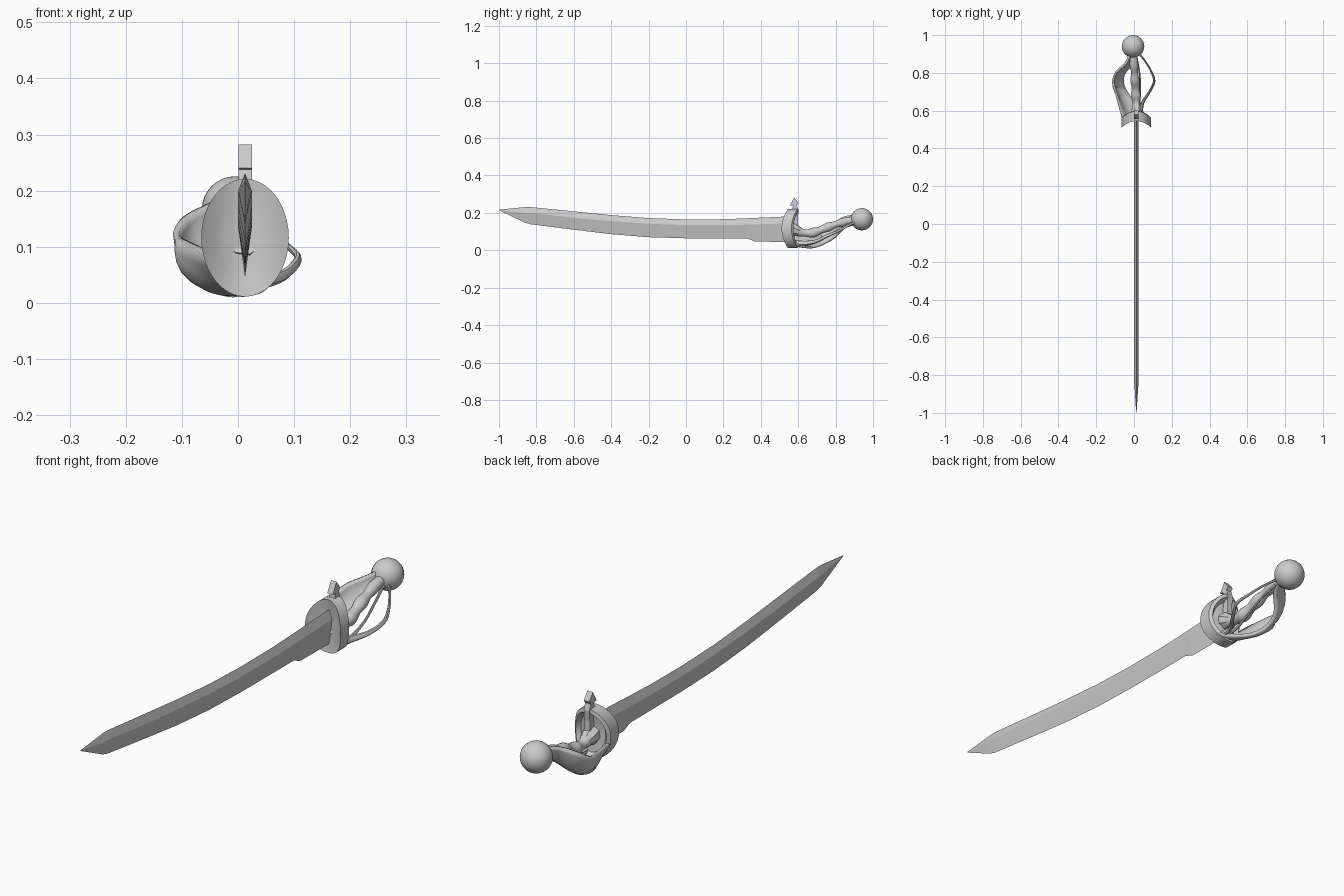
import bpy, bmesh, math
from mathutils import Vector

if "Cube" in bpy.data.objects:
    bpy.data.objects.remove(bpy.data.objects["Cube"])


def make(name, verts, faces, smooth=None):
    me = bpy.data.meshes.new(name)
    me.from_pydata([tuple(v) for v in verts], [], faces)
    bm = bmesh.new()
    bm.from_mesh(me)
    bmesh.ops.recalc_face_normals(bm, faces=bm.faces)
    bm.to_mesh(me)
    bm.free()
    ob = bpy.data.objects.new(name, me)
    bpy.context.collection.objects.link(ob)
    if smooth:
        bpy.ops.object.select_all(action='DESELECT')
        ob.select_set(True)
        bpy.context.view_layer.objects.active = ob
        bpy.ops.object.shade_smooth_by_angle(angle=math.radians(smooth))
    return ob


def loft(name, rings, smooth=None):
    """Bridge closed rings of equal size and cap both ends."""
    n = len(rings[0])
    faces = [(i * n + j, i * n + (j + 1) % n, (i + 1) * n + (j + 1) % n, (i + 1) * n + j)
             for i in range(len(rings) - 1) for j in range(n)]
    faces += [tuple(range(n)), tuple((len(rings) - 1) * n + j for j in range(n))]
    return make(name, [v for r in rings for v in r], faces, smooth)


def spline(pts, steps):
    """Catmull-Rom through points of any dimension."""
    p = [Vector(q) for q in pts]
    p = [2 * p[0] - p[1]] + p + [2 * p[-1] - p[-2]]
    out = []
    for i in range(1, len(p) - 2):
        a, b, c, d = p[i - 1:i + 3]
        for k in range(steps):
            t = k / steps
            out.append(0.5 * (2 * b + (c - a) * t + (2 * a - 5 * b + 4 * c - d) * t ** 2
                              + (3 * b - a - 3 * c + d) * t ** 3))
    return out + [p[-2]]


def tube(name, pts, sides, steps, flat=1.0):
    """Sweep a round or flattened section; each point is x, y, z, radius."""
    s = spline([Vector(q) for q in pts], steps)
    c = [Vector(q[:3]) for q in s]
    rings = []
    for i, q in enumerate(c):
        t = (c[min(i + 1, len(c) - 1)] - c[max(i - 1, 0)]).normalized()
        u = t.cross(Vector((1, 0, 0.3))).normalized()
        v = t.cross(u)
        rings.append([q + s[i][3] * (u * math.cos(a) + v * flat * math.sin(a))
                      for a in (2 * math.pi * j / sides for j in range(sides))])
    return loft(name, rings, 40)


# Blade: y, spine z, ridge z, edge z, half thickness
CX = 0.0125
stations = [(-0.998, .217, .215, .213, .001), (-.86, .231, .200, .147, .010),
            (-.83, .231, .200, .139, .012), (-.6, .208, .174, .110, .0125),
            (-.4, .188, .156, .086, .0125), (-.2, .172, .142, .070, .0125),
            (0, .165, .134, .064, .0125), (.2, .166, .134, .063, .0125),
            (.33, .171, .137, .063, .0125), (.37, .173, .138, .046, .0125),
            (.57, .182, .145, .045, .0125)]
loft("blade", [[(CX, y, t), (CX + w, y, r), (CX, y, e), (CX - w, y, r)]
               for y, t, r, e, w in stations])

# Guard: oval plate whose sides sweep forward, dished behind
N = 40
def oval(scale, depth):
    ring = []
    for j in range(N):
        a = 2 * math.pi * j / N
        ca, sa = scale * math.cos(a), scale * math.sin(a)
        y = .553 - .042 * ca * ca - .008 * sa * sa + depth
        ring.append((CX + .078 * ca, y, .116 + .105 * sa))
    return ring

loft("guard_plate", [oval(.02, 0), oval(.35, 0), oval(.7, 0), oval(1, 0), oval(1, .052),
                     oval(.86, .052), oval(.7, .028), oval(.35, .02), oval(.02, .02)], 35)

# Pointed finial and strap behind the guard, as a bent side profile
prof = [(.565, .10), (.568, .215), (.572, .238), (.555, .240), (.579, .282),
        (.602, .252), (.593, .240), (.602, .215), (.598, .17), (.60, .10)]
loft("guard_finial", [[(x, y, z) for y, z in prof] for x in (.001, .025)])

# Grip with swelling bands, and its collar
tube("grip", [(.012, .56, .115, .030), (.012, .60, .10, .026), (.012, .64, .092, .019),
              (.010, .68, .094, .027), (.008, .72, .108, .020), (.005, .76, .124, .025),
              (.003, .80, .138, .018), (0, .84, .150, .023), (-.002, .90, .163, .019)], 14, 4)
tube("grip_collar", [(.012, .56, .117, .034), (.012, .585, .106, .035), (.012, .61, .098, .024)], 8, 1)

# Pommel
bpy.ops.mesh.primitive_uv_sphere_add(segments=32, ring_count=16, radius=.0595,
                                     location=(-.005, .9405, .166))
pommel = bpy.context.object
pommel.name = "pommel"
bpy.ops.object.shade_smooth_by_angle(angle=math.radians(40))

# Wide twisted knuckle bow: upper edge and lower edge along its length
edges = [(-.060, .565, .085, .060, .575, .035), (-.075, .62, .095, .035, .62, .016),
         (-.093, .69, .105, -.020, .68, .012), (-.110, .75, .118, -.055, .745, .035),
         (-.092, .805, .150, -.048, .80, .070), (-.045, .85, .175, -.008, .845, .115),
         (-.022, .90, .185, .016, .90, .135)]
W = 6
verts, faces = [], []
rows = [Vector(e) for e in edges]
rows = spline(rows, 5)
for i, e in enumerate(rows):
    a, b = Vector(e[:3]), Vector(e[3:])
    out = Vector((b - a)).cross(Vector((0, 1, 0))).normalized()
    if out.z > 0:
        out = -out
    bulge = .32 * (b - a).length
    for k in range(W + 1):
        t = k / W
        verts.append(a.lerp(b, t) + out * bulge * 4 * t * (1 - t) * (.75 if i < 14 else .45))
n = W + 1
faces = [(i * n + k, i * n + k + 1, (i + 1) * n + k + 1, (i + 1) * n + k)
         for i in range(len(rows) - 1) for k in range(W)]
for v in verts:
    v.z = max(v.z, .003)
bow = make("knuckle_bow", verts, faces, 35)
mod = bow.modifiers.new("thickness", 'SOLIDIFY')
mod.thickness = .012
mod.offset = 0
for v in bow.data.vertices:
    v.co.z += .005

# Slender side branches of the hilt
tube("side_branch", [(.035, .575, .040, .016), (.045, .64, .038, .013), (.082, .70, .050, .010),
                     (.107, .755, .078, .009), (.090, .81, .100, .007), (.060, .86, .128, .006),
                     (.025, .905, .150, .007)], 8, 4, .7)
tube("inner_branch", [(.030, .58, .035, .010), (.030, .66, .035, .008), (.034, .74, .066, .006),
                      (.026, .82, .112, .006), (.010, .90, .150, .007)], 8, 4, .7)
